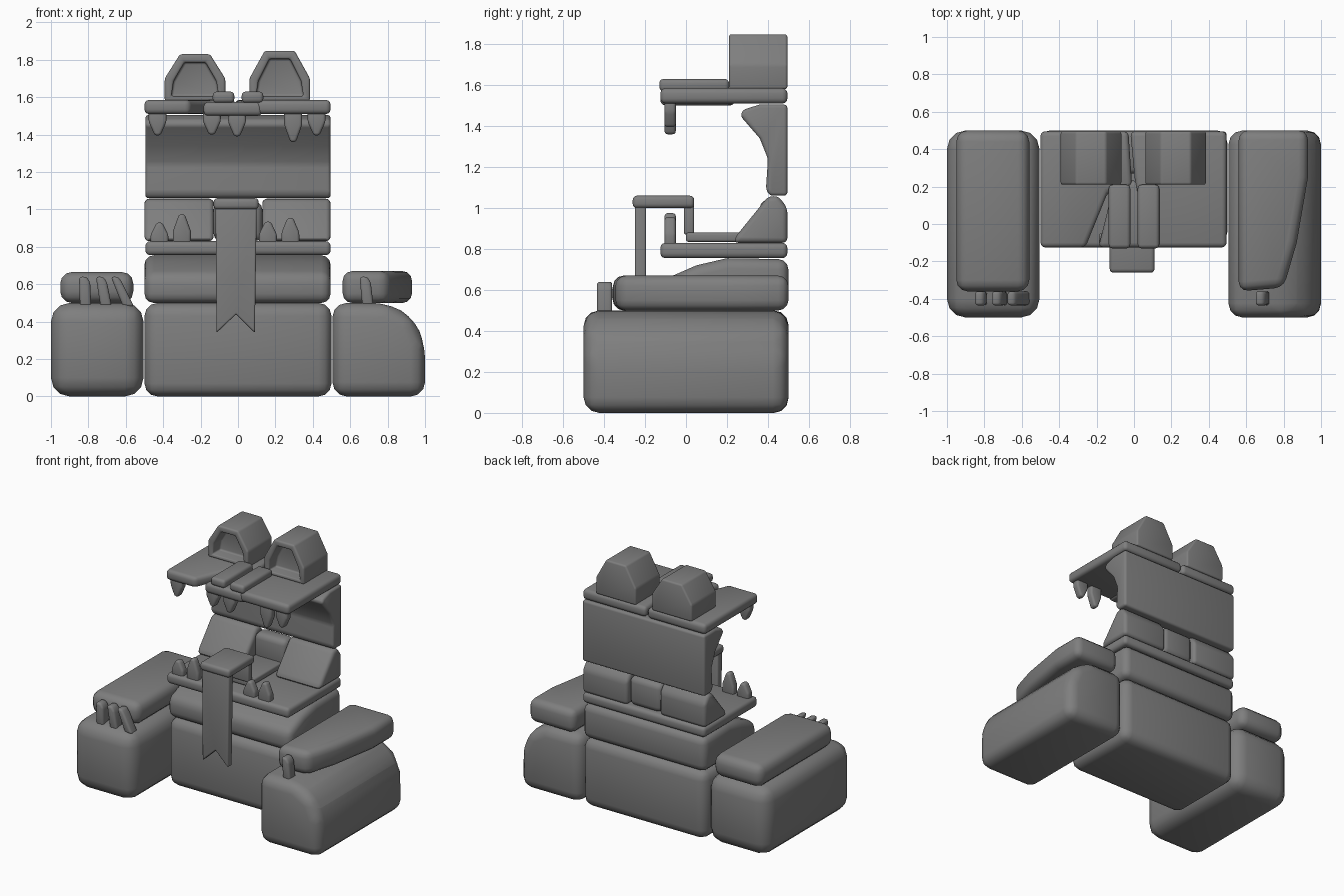
import bpy, bmesh
from mathutils import Vector

cube = bpy.data.objects.get("Cube")
if cube:
    bpy.data.objects.remove(cube, do_unlink=True)

grey = bpy.data.materials.new("Plain grey")
grey.use_nodes = True
colour = (0.21, 0.21, 0.21, 1)
grey.diffuse_color = colour
grey.node_tree.nodes["Principled BSDF"].inputs["Base Color"].default_value = colour


def finish(name, bm, bevel, segments=3):
    """Round the edges, smooth the faces and add the part to the scene."""
    bmesh.ops.recalc_face_normals(bm, faces=bm.faces)
    if bevel:
        edges = [e for e in bm.edges if e.calc_face_angle(0) > 0.35]
        bmesh.ops.bevel(bm, geom=edges, offset=bevel, segments=segments,
                        profile=0.5, affect='EDGES', clamp_overlap=True)
    mesh = bpy.data.meshes.new(name)
    bm.to_mesh(mesh)
    bm.free()
    mesh.materials.append(grey)
    mesh.shade_smooth()
    mesh.set_sharp_from_angle(angle=0.7)
    obj = bpy.data.objects.new(name, mesh)
    bpy.context.collection.objects.link(obj)
    return obj


def extrude_profile(points, axis, lo, hi):
    """Extrude a 2D profile along x, y or z; the other two axes keep order."""
    def place(p, d):
        return {'x': (d, *p), 'y': (p[0], d, p[1]), 'z': (*p, d)}[axis]
    bm = bmesh.new()
    face = bm.faces.new([bm.verts.new(place(p, lo)) for p in points])
    new = bmesh.ops.extrude_face_region(bm, geom=[face], use_keep_orig=True)
    shift = Vector(place((0, 0), hi - lo))
    bmesh.ops.translate(bm, vec=shift, verts=[
        v for v in new['geom'] if isinstance(v, bmesh.types.BMVert)])
    bmesh.ops.recalc_face_normals(bm, faces=bm.faces)
    return bm


def prism(name, points, axis, lo, hi, bevel=0.02):
    return finish(name, extrude_profile(points, axis, lo, hi), bevel)


def box(name, x, y, z, bevel=0.02):
    rect = [(x[0], y[0]), (x[1], y[0]), (x[1], y[1]), (x[0], y[1])]
    return prism(name, rect, 'z', z[0], z[1], bevel)


# Seat block and side blocks
box("seat_block", (-0.5, 0.5), (-0.11, 0.5), (0, 0.5), 0.07)
box("right_side_block", (-1, -0.505), (-0.5, 0.5), (0, 0.5), 0.1)
prism("left_side_block", [(0.505, 0), (1, 0), (1, 0.28), (0.94, 0.42), (0.8, 0.5), (0.505, 0.5)],
      'y', -0.5, 0.5, 0.085)

# Arm cushions, the left one narrowing toward the front
box("right_arm_cushion", (-0.95, -0.56), (-0.36, 0.5), (0.5, 0.665), 0.06)
prism("left_arm_cushion", [(0.56, -0.36), (0.8, -0.34), (0.87, -0.1), (0.93, 0.25), (0.93, 0.5),
                           (0.56, 0.5)], 'z', 0.5, 0.67, 0.05)

# Claws at the front of the arms
for i, (x, lean) in enumerate([(-0.82, 0), (-0.73, 0.02), (-0.65, 0.06), (0.68, 0.01)]):
    prism(f"claw_{i + 1}", [(x - 0.025 + lean, 0.48), (x + 0.035 + lean, 0.48),
                            (x + 0.03, 0.61), (x + 0.01, 0.64), (x - 0.03, 0.64)],
          'y', -0.435, -0.36, 0.015)

# Seat cushion, sloping down to the front
prism("seat_cushion", [(-0.11, 0.5), (0.5, 0.5), (0.5, 0.75), (0.2, 0.755), (0.05, 0.72),
                       (-0.11, 0.65)], 'x', -0.5, 0.495, 0.05)

# Lower jaw with the cheek wedges and throat
box("lower_jaw", (-0.495, 0.495), (-0.125, 0.495), (0.755, 0.83), 0.025)
cheek = [(0.23, 0.83), (0.495, 0.83), (0.495, 1.0), (0.45, 1.06), (0.4, 1.055), (0.25, 0.87)]
prism("right_cheek", cheek, 'x', -0.5, -0.13, 0.025)
prism("left_cheek", cheek, 'x', 0.13, 0.495, 0.025)
box("throat", (-0.13, 0.13), (0.36, 0.48), (0.83, 1.04), 0.04)

# Tongue: floor, riser, top and hanging forked strip
box("tongue_floor", (-0.12, 0.1), (0, 0.4), (0.835, 0.88), 0.012)
box("tongue_riser", (-0.11, 0.09), (-0.01, 0.04), (0.87, 1.03), 0.012)
box("tongue_top", (-0.13, 0.11), (-0.26, 0.04), (1.0, 1.06), 0.02)
prism("tongue_strip", [(-0.115, 0.34), (-0.01, 0.44), (0.09, 0.34), (0.1, 1.01), (-0.12, 1.01)],
      'y', -0.25, -0.195, 0.01)

# Back panel, curling forward under the upper jaw
prism("back_panel", [(0.495, 1.06), (0.41, 1.06), (0.39, 1.09), (0.4, 1.24), (0.36, 1.34),
                     (0.265, 1.45), (0.28, 1.48), (0.36, 1.505), (0.495, 1.505)],
      'x', -0.495, 0.495, 0.025)

# Upper jaw in three plates
prism("upper_jaw_right", [(-0.5, -0.125), (-0.26, -0.125), (-0.14, 0.17), (-0.01, 0.2),
                          (-0.03, 0.495), (-0.5, 0.495)], 'z', 1.51, 1.585, 0.025)
prism("upper_jaw_left", [(0.1, -0.125), (0.495, -0.125), (0.495, 0.495), (-0.02, 0.495),
                         (0.01, 0.18)], 'z', 1.51, 1.585, 0.025)
prism("snout_plate", [(-0.19, -0.125), (0.13, -0.125), (0.13, 0.22), (-0.1, 0.24)],
      'z', 1.5, 1.575, 0.025)

# Nostril bars
for side, x in (("right", -0.135), ("left", 0.02)):
    box(f"{side}_nostril", (x, x + 0.115), (-0.13, 0.21), (1.57, 1.63), 0.02)


# Teeth, pointing up from the lower jaw and down from the upper jaw
def tooth(name, x, base, tip, half):
    h = tip - base
    prism(name, [(x - half, base), (x - half, base + h * 0.45), (x - 0.015, tip),
                 (x + 0.015, tip), (x + half, base + h * 0.45), (x + half, base)],
          'y', -0.105, -0.05, 0.016)


for i, (x, tip) in enumerate([(-0.42, 0.93), (-0.3, 0.975), (0.16, 0.935), (0.28, 0.955)]):
    tooth(f"lower_tooth_{i + 1}", x, 0.81, tip, 0.048)
for i, (x, tip) in enumerate([(-0.43, 1.395), (-0.14, 1.4), (-0.005, 1.39),
                              (0.295, 1.36), (0.42, 1.395)]):
    tooth(f"upper_tooth_{i + 1}", x, 1.53, tip, 0.048)


# Eyes with a sunken front
def eye(name, x, top):
    bm = extrude_profile([(x - 0.162, 1.58), (x + 0.162, 1.58), (x + 0.162, 1.7),
                          (x + 0.08, top), (x - 0.08, top), (x - 0.162, 1.7)], 'y', 0.21, 0.495)
    front = min(bm.faces, key=lambda f: f.calc_center_median().y)
    bmesh.ops.inset_region(bm, faces=[front], thickness=0.05)
    for v in front.verts:
        if v.co.z < 1.65:
            v.co.z = 1.605
    hole = bmesh.ops.extrude_face_region(bm, geom=[front])
    bmesh.ops.delete(bm, geom=[front], context='FACES_ONLY') if front.is_valid else None
    bmesh.ops.translate(bm, vec=(0, 0.09, 0), verts=[
        v for v in hole['geom'] if isinstance(v, bmesh.types.BMVert)])
    finish(name, bm, 0.018)


eye("right_eye", -0.23, 1.83)
eye("left_eye", 0.223, 1.848)
